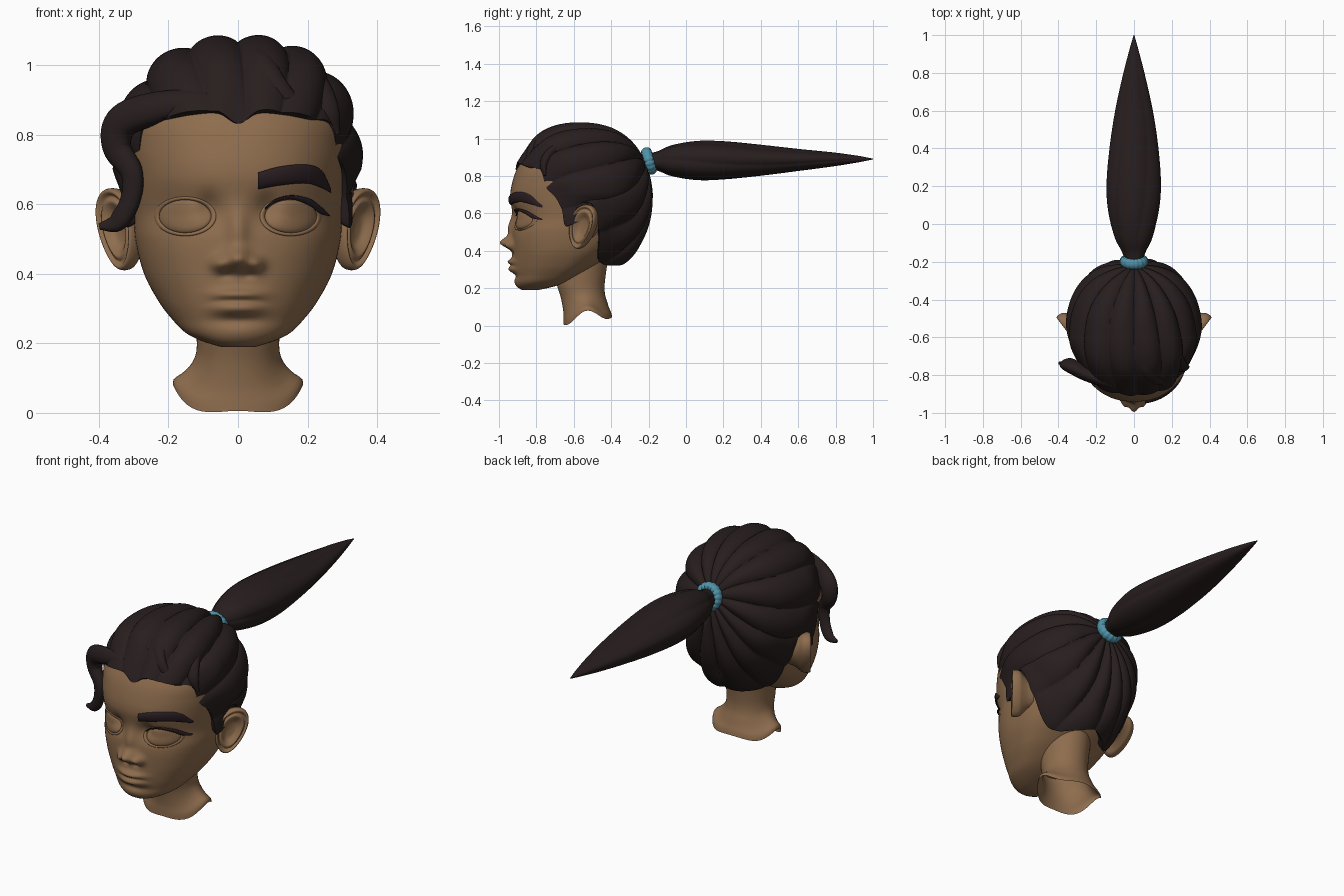
import bpy, bmesh, math
from mathutils import Vector as V

if "Cube" in bpy.data.objects:
    bpy.data.objects.remove(bpy.data.objects["Cube"])

PI = math.pi


def material(name, rgb):
    m = bpy.data.materials.new(name)
    m.diffuse_color = (*rgb, 1)
    m.use_nodes = True
    m.node_tree.nodes["Principled BSDF"].inputs["Base Color"].default_value = m.diffuse_color
    return m


SKIN = material("skin brown", (0.27, 0.152, 0.075))
HAIR = material("dark brown hair", (0.021, 0.013, 0.013))
BROW = material("brow dark", (0.023, 0.013, 0.016))
TEAL = material("teal band", (0.08, 0.29, 0.39))


def interp(tab, x):
    """Smooth interpolation of table columns; the first column is the parameter."""
    n = len(tab)
    x = min(max(x, tab[0][0]), tab[-1][0])
    i = max(j for j in range(n - 1) if tab[j][0] <= x)
    h = tab[i + 1][0] - tab[i][0]
    u = (x - tab[i][0]) / h

    def slope(j, c):
        a, b = tab[max(j - 1, 0)], tab[min(j + 1, n - 1)]
        return (b[c] - a[c]) / (b[0] - a[0]) * h
    return [(2*u**3 - 3*u*u + 1) * tab[i][c] + (u**3 - 2*u*u + u) * slope(i, c)
            + (3*u*u - 2*u**3) * tab[i + 1][c] + (u**3 - u*u) * slope(i + 1, c)
            for c in range(1, len(tab[0]))]


def grid(name, rows, mat, wrap=True, cap0=False, cap1=False, sharp=50):
    """Mesh from rows of points; wrap closes each row, caps fill the end rows."""
    bm = bmesh.new()
    vs = [[bm.verts.new(p) for p in r] for r in rows]
    n = len(rows[0])
    for a, b in zip(vs, vs[1:]):
        for j in range(n if wrap else n - 1):
            k = (j + 1) % n
            bm.faces.new((a[j], a[k], b[k], b[j]))
    if cap0:
        bm.faces.new(vs[0])
    if cap1:
        bm.faces.new(vs[-1])
    bmesh.ops.recalc_face_normals(bm, faces=bm.faces)
    me = bpy.data.meshes.new(name)
    bm.to_mesh(me)
    bm.free()
    me.materials.append(mat)
    me.shade_smooth()
    me.set_sharp_from_angle(angle=math.radians(sharp))
    ob = bpy.data.objects.new(name, me)
    bpy.context.collection.objects.link(ob)
    return ob


def spow(v, e):
    return math.copysign(abs(v) ** e, v)


def gauss(x, z, cx, cz, sx, sz):
    return math.exp(-((x - cx) / sx) ** 2 - ((z - cz) / sz) ** 2)


# Head: height, half width, front y, back y, y of widest point
HEAD = [(.19, .05, -.875, -.79, -.83), (.205, .10, -.897, -.72, -.79), (.23, .15, -.908, -.64, -.75),
        (.27, .19, -.912, -.56, -.70), (.32, .228, -.918, -.48, -.66), (.40, .27, -.925, -.38, -.62),
        (.50, .295, -.928, -.30, -.60), (.58, .300, -.920, -.26, -.58), (.68, .310, -.940, -.24, -.57),
        (.76, .316, -.930, -.24, -.57), (.84, .31, -.902, -.26, -.57), (.92, .26, -.845, -.30, -.57),
        (.99, .18, -.76, -.38, -.57), (1.03, .08, -.67, -.48, -.57)]
N = 2.25


def bump(x, z):
    """Nose, lips, chin and eye sockets, as forward push."""
    x = abs(x)
    lip = math.exp(-(x / .072) ** 2.6)
    return (.064 * gauss(x, z, 0, .442, .036, .032) + .026 * gauss(x, z, 0, .53, .028, .065)
            + .036 * gauss(x, z, .052, .428, .023, .023) - .010 * gauss(x, z, .03, .395, .018, .010)
            + .016 * gauss(x, z, 0, .325, .085, .05)
            + lip * (.019 * math.exp(-((z - .341) / .015) ** 2) + .021 * math.exp(-((z - .299) / .019) ** 2)
                     - .006 * math.exp(-((z - .323 + 12 * x * x * x) / .007) ** 2))
            + .008 * gauss(x, z, 0, .23, .06, .03) - .008 * gauss(x, z, 0, .265, .07, .016)
            - .020 * gauss(x, z, .085, .59, .03, .04) - .012 * gauss(x, z, .16, .57, .09, .06))


def face_y(x, z):
    w, f, b, c = interp(HEAD, z)
    return c + (f - c) * max(0, 1 - (abs(x) / w) ** N) ** (1 / N) - bump(x, z)


rows = []
for i in range(141):
    z = .19 + .84 * i / 140
    w, f, b, c = interp(HEAD, z)
    row = []
    for j in range(180):
        a = 2 * PI * j / 180
        x, s = w * spow(math.cos(a), 2 / N), spow(math.sin(a), 2 / N)
        y = c + s * (b - c) if s > 0 else c - s * (f - c) - bump(x, z) * min(1, -3 * s)
        row.append((x, y, z))
    rows.append(row)
grid("head", rows, SKIN, cap0=True, cap1=True, sharp=80)

# Neck: flares into a cut rim that rises at the sides
NECK = [(0, .187, -.655, -.395), (.03, .184, -.655, -.40), (.06, .158, -.655, -.41),
        (.10, .135, -.66, -.42), (.15, .121, -.67, -.432), (.22, .119, -.69, -.435), (.40, .13, -.71, -.41)]
rows = []
for i in range(30):
    z = .4 * i / 29
    w, f, b = interp(NECK, z)
    row = []
    for j in range(64):
        ca, sa = math.cos(2 * PI * j / 64), math.sin(2 * PI * j / 64)
        rise = .08 * abs(ca) ** 5 + .045 * max(0, sa) ** 2 + .006 * max(0, -sa) ** 20
        row.append((w * ca, (f + b) / 2 + (b - f) / 2 * sa, z + rise * max(0, 1 - z / .2)))
    rows.append(row)
grid("neck", rows, SKIN)

# Ears: dished discs with a rolled rim; columns are size and outward height
EAR = [(0, .05, -.004), (1, .35, .0), (2, .55, .014), (3, .68, .021), (4, .80, .014), (5, .90, .024),
       (6, .98, .020), (7, 1.0, .002), (8, .95, -.018), (9, .80, -.036), (10, .62, -.06), (11, .5, -.09)]
for side, label in ((1, "left"), (-1, "right")):
    rows = []
    for i in range(45):
        r, h = interp(EAR, i / 4)
        row = []
        for j in range(48):
            a = 2 * PI * j / 48
            v = .118 * r * math.sin(a)
            u = .080 * r * math.cos(a) * (1 + 1.8 * v) + .24 * v
            row.append((side * (.339 + .60 * u + .80 * h), -.550 + .80 * u - .60 * h, .528 + v))
        rows.append(row)
    grid(label + "_ear", rows, SKIN, cap0=True, cap1=True)

    # Eyeball and lid rim
    def eye_point(a, k, out):
        x, z = side * .152 + k * .077 * math.cos(a), .565 + k * .049 * math.sin(a)
        return V((x, face_y(x, z) - out, z))
    rows = [[eye_point(2 * PI * j / 40, k, .024 * math.sqrt(max(0, 1 - k * k)) - .003) for j in range(40)]
            for k in (1, .96, .88, .75, .6, .4, .2, .04)]
    grid(label + "_eyeball", rows, SKIN, cap1=True)
    rows = [[eye_point(2 * PI * j / 40, 1.06 + .10 * math.cos(b), .001 + .007 * math.sin(b)) for j in range(40)]
            for b in [2 * PI * t / 8 for t in range(9)]]
    grid(label + "_eyelid", rows, SKIN, sharp=90)


def face_strip(name, tab, out, thick):
    """Raised strip on the face: columns are index, x, z, half height."""
    rows = []
    for i in range(33):
        x, z, h = interp(tab, (len(tab) - 1) * i / 32)
        row = []
        for j in range(12):
            a = 2 * PI * j / 12
            zz = z + h * spow(math.cos(a), .7)
            row.append((x, face_y(x, zz) - out - thick * math.sin(a), zz))
        rows.append(row)
    grid(name, rows, BROW, cap0=True, cap1=True)


face_strip("eyebrow", [(0, .058, .667, .024), (1, .12, .681, .027), (2, .195, .687, .027),
                       (3, .24, .672, .025), (4, .268, .638, .006)], .006, .009)
face_strip("eyelash", [(0, .078, .588, .003), (1, .11, .611, .005), (2, .155, .620, .006),
                       (3, .205, .606, .010), (4, .235, .585, .011), (5, .264, .567, .002)], .014, .008)

# Hair cap: clumps swept from the hairline to the tie point
C = V((0, -.58, .70))
POLE = V((0, .38, .18)).normalized()
LINE = [(0, -.908, .832), (.06, -.902, .868), (.14, -.885, .865), (.21, -.848, .85), (.265, -.775, .83),
        (.288, -.75, .74), (.305, -.70, .69), (.317, -.665, .62), (.317, -.645, .535), (.322, -.60, .56),
        (.335, -.575, .645), (.340, -.50, .645), (.295, -.465, .50), (.185, -.465, .34), (.09, -.37, .325),
        (0, -.32, .335)]
loop = LINE + [(-x, y, z) for x, y, z in LINE[-2:0:-1]]
M = len(loop)
closed = [(k, *loop[k % M]) for k in range(-2, M + 3)]


def shell(d):
    """Radius of the hair volume in direction d."""
    sy = .39 if d.y > 0 else .338
    sz = .380 if d.z > 0 else .42
    sx = .352 - .10 * max(0, -d.z)
    return (abs(d.x / sx) ** 2.3 + abs(d.y / sy) ** 2.3 + abs(d.z / sz) ** 2.3) ** (-1 / 2.3)


E2 = POLE.cross(V((1, 0, 0)))
rows = []
for k in range(M * 18):
    h = V(interp(closed, k / 18)) - C
    d1 = h.normalized()
    az = math.atan2(d1.x, d1.dot(E2))
    ang = POLE.angle(d1)
    row = []
    for i in range(47):
        t = min(1, .02 + .98 * i / 45)
        d = (POLE * math.sin((1 - t) * ang) + d1 * math.sin(t * ang)) / math.sin(ang)
        b = min(1, max(0, (t - .72) / .28))
        b = b * b * (3 - 2 * b)
        wave = az + .12 * math.sin(4 * t) * math.sin(az + .6)
        lobe = abs(math.sin(7 * wave + .9 * math.sin(2 * az + .5))) ** .7
        amp = (.030 + .006 * math.sin(3 * az + 1)) * min(1, t / .3) * (1 - .6 * b)
        r = shell(d) * (1 - b) + h.length * b + amp * (lobe - .65)
        if i == 46:
            r *= .90
        row.append(C + d * r)
    rows.append(row)
rows.append(rows[0])
grid("hair_cap", rows, HAIR, wrap=False, sharp=80)


def lock(name, tab):
    """Tapered tuft: columns are index, x, y, z, radius."""
    rows = []
    n = len(tab) - 1
    for i in range(61):
        t = n * i / 60
        x, y, z, r = interp(tab, t)
        tan = V(interp(tab, t + .02)[:3]) - V(interp(tab, t - .02)[:3])
        side = tan.cross(V((0, 1, 0))).normalized()
        up = side.cross(tan).normalized()
        rows.append([V((x, y, z)) + r * (side * math.cos(a) + up * .8 * math.sin(a))
                     * (1 - .12 * abs(math.cos(1.5 * a)))
                     for a in [2 * PI * j / 20 for j in range(20)]])
    grid(name, rows, HAIR, cap0=True, cap1=True)


lock("curled_side_lock", [(0, .0, -.86, .885, .008), (1, -.12, -.845, .893, .034), (2, -.24, -.80, .872, .050),
                          (3, -.330, -.755, .835, .052), (4, -.346, -.745, .765, .044),
                          (5, -.303, -.765, .69, .034), (6, -.308, -.76, .61, .031),
                          (7, -.345, -.745, .548, .029), (8, -.398, -.735, .535, .010)])
lock("front_sweep_lock", [(0, .20, -.835, .86, .008), (1, .11, -.825, .935, .036), (2, .06, -.76, 1.01, .04),
                          (3, .04, -.64, 1.045, .03), (4, .03, -.5, 1.05, .01)])
lock("front_side_lock", [(0, .285, -.755, .80, .010), (1, .255, -.755, .87, .036), (2, .22, -.70, .94, .042),
                         (3, .18, -.59, .985, .035), (4, .13, -.45, 1.0, .01)])

# Ponytail: long ridged spindle; columns are y, half width, half height, centre z
TAIL = [(-.23, .045, .045, .875), (-.16, .058, .05, .88), (-.08, .098, .082, .882), (.06, .134, .105, .882),
        (.2, .145, .103, .882), (.4, .130, .084, .882), (.6, .100, .060, .884), (.8, .056, .036, .888),
        (.93, .022, .016, .89), (1.0, .002, .002, .89)]
rows = []
for i in range(80):
    y = -.23 + 1.23 * i / 79
    w, h, cz = interp(TAIL, y)
    row = []
    for j in range(72):
        a = 2 * PI * j / 72
        k = .93 + .08 * abs(math.sin(2.5 * a + .8 * math.sin(3 * y))) ** .7
        row.append((w * k * math.cos(a), y, cz + h * k * math.sin(a)))
    rows.append(row)
grid("ponytail", rows, HAIR, cap0=True, cap1=True)

# Hair tie: beaded ring tilted with the scalp
AX = V((0, .96, .28)).normalized()
UP = V((1, 0, 0)).cross(AX)
rows = []
for i in range(97):
    a = 2 * PI * i / 96
    out = V((1, 0, 0)) * math.cos(a) + UP * math.sin(a)
    r = .021 + .003 * abs(math.sin(8 * a))
    rows.append([V((0, -.198, .88)) + out * (.052 + r * math.cos(b)) + AX * 1.2 * r * math.sin(b)
                 for b in [2 * PI * j / 16 for j in range(16)]])
grid("hair_tie", rows, TEAL)
